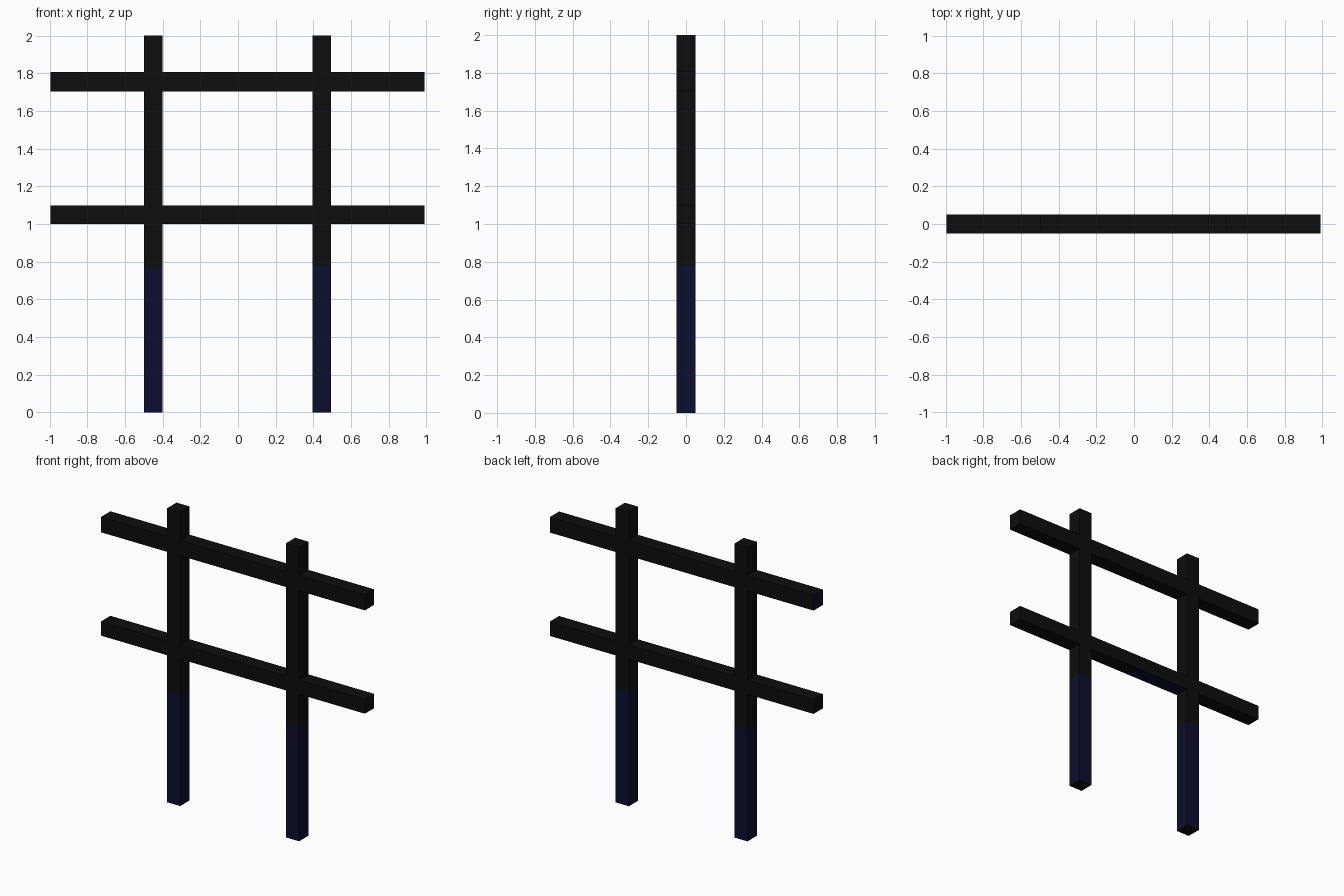
import bpy, bmesh
from mathutils import Vector

if "Cube" in bpy.data.objects:
    bpy.data.objects.remove(bpy.data.objects["Cube"])


def material(name, rgb):
    m = bpy.data.materials.new(name)
    m.diffuse_color = (*rgb, 1.0)
    m.use_nodes = True
    m.node_tree.nodes["Principled BSDF"].inputs["Base Color"].default_value = m.diffuse_color
    return m


BLACK = material("charcoal black", (0.004, 0.004, 0.004))
NAVY = material("dark navy", (0.004, 0.004, 0.028))


def beam(name, lo, hi, cuts, is_navy):
    """Box from corner lo to corner hi, cut by planes, coloured by a face rule."""
    lo, hi = Vector(lo), Vector(hi)
    bm = bmesh.new()
    bmesh.ops.create_cube(bm, size=1)
    for v in bm.verts:
        v.co = (lo + hi) / 2 + v.co * (hi - lo)
    for co, no in cuts:
        bmesh.ops.bisect_plane(bm, geom=bm.verts[:] + bm.edges[:] + bm.faces[:],
                               plane_co=co, plane_no=no)
    bm.normal_update()
    for f in bm.faces:
        f.material_index = int(is_navy(f.calc_center_median(), f.normal))
    me = bpy.data.meshes.new(name)
    bm.to_mesh(me)
    bm.free()
    me.materials.append(BLACK)
    me.materials.append(NAVY)
    ob = bpy.data.objects.new(name, me)
    bpy.context.collection.objects.link(ob)


# upright posts: navy lower section, black underside
for name, x0, x1, split in (("left_post", -0.498, -0.40, 0.765),
                            ("right_post", 0.395, 0.495, 0.78)):
    beam(name, (x0, -0.05, 0), (x1, 0.05, 2), [((0, 0, split), (0, 0, 1))],
         lambda c, n, s=split: c.z < s and n.z > -0.5)

# lower rail: navy patch under the middle bay
beam("lower_rail", (-0.995, -0.05, 1.0), (0.99, 0.05, 1.097),
     [((-0.4, 0, 0), (1, 0, 0)), ((0.0, 0, 0), (1, 0, 0))],
     lambda c, n: n.z < -0.5 and -0.4 < c.x < 0)

# upper rail: navy left end
beam("upper_rail", (-0.995, -0.05, 1.703), (0.99, 0.05, 1.808), [],
     lambda c, n: n.x < -0.5)
